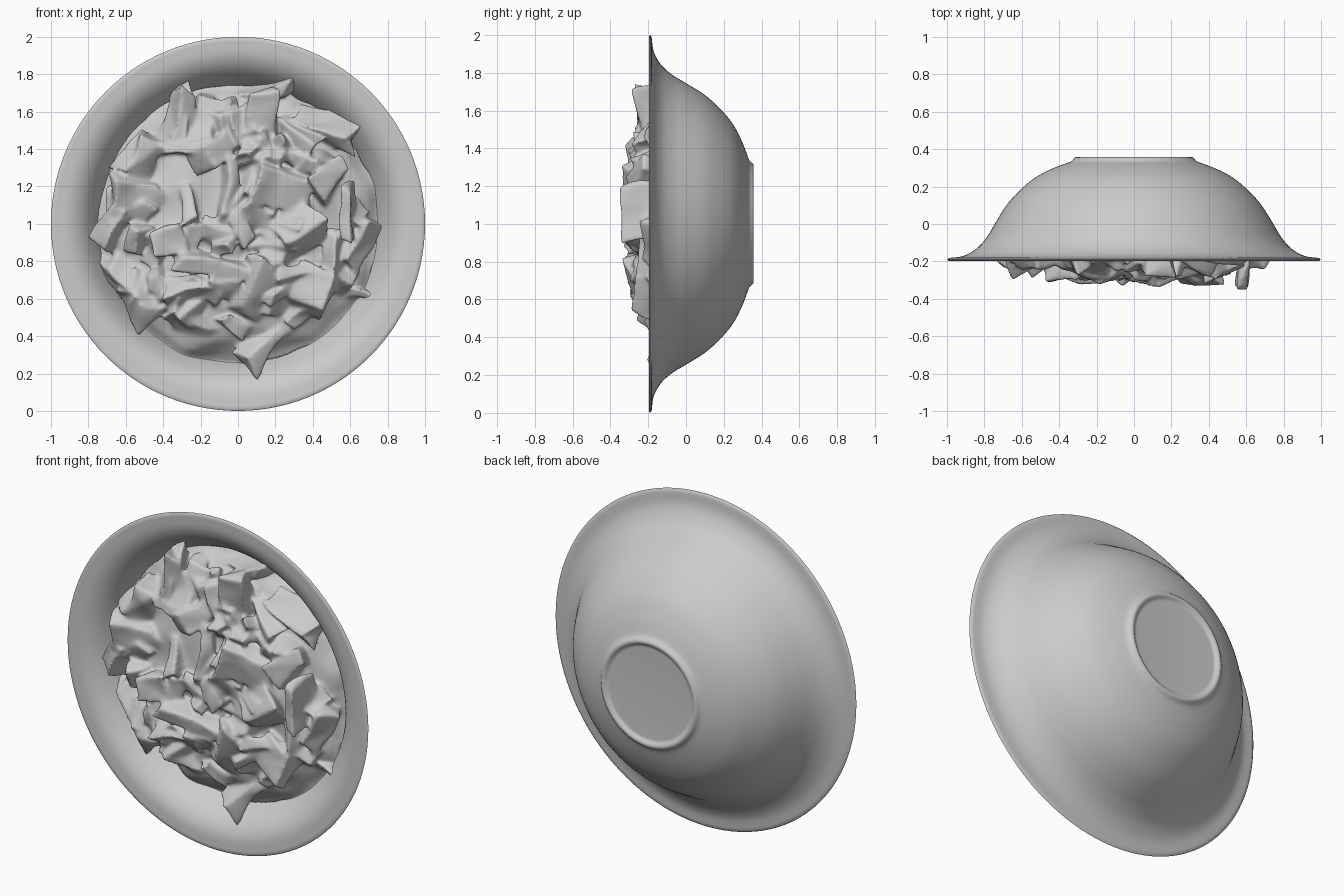
import bpy, bmesh, math, random
from mathutils import Vector, Matrix, noise

if "Cube" in bpy.data.objects:
    bpy.data.objects.remove(bpy.data.objects["Cube"])

random.seed(7)


def spline(pts, n=6):
    """Catmull-Rom resample of 2D profile points."""
    p = [Vector(q) for q in pts]
    p = [2 * p[0] - p[1]] + p + [2 * p[-1] - p[-2]]
    out = []
    for i in range(1, len(p) - 2):
        a, b, c, d = p[i - 1:i + 3]
        for k in range(n):
            t = k / n
            out.append(0.5 * (2 * b + (c - a) * t + (2 * a - 5 * b + 4 * c - d) * t * t
                              + (3 * b - a - 3 * c + d) * t ** 3))
    return out + [p[-2]]


def lathe(bm, profile, segs=112):
    """Revolve (radius, y) points around the y axis through z = 1."""
    rings = []
    for r, y in profile:
        if r < 1e-5:
            rings.append([bm.verts.new((0, y, 1))])
        else:
            rings.append([bm.verts.new((r * math.cos(2 * math.pi * i / segs), y,
                                        1 + r * math.sin(2 * math.pi * i / segs)))
                          for i in range(segs)])
    for a, b in zip(rings, rings[1:]):
        for i in range(segs):
            j = (i + 1) % segs
            f = [a[i % len(a)], a[j % len(a)], b[j % len(b)], b[i % len(b)]]
            bm.faces.new(list(dict.fromkeys(f)))


def finish(bm, name, angle):
    bmesh.ops.recalc_face_normals(bm, faces=bm.faces)
    me = bpy.data.meshes.new(name)
    bm.to_mesh(me)
    bm.free()
    ob = bpy.data.objects.new(name, me)
    bpy.context.collection.objects.link(ob)
    bpy.ops.object.select_all(action='DESELECT')
    ob.select_set(True)
    bpy.context.view_layer.objects.active = ob
    bpy.ops.object.shade_smooth_by_angle(angle=math.radians(angle))
    return ob


# Bowl: recessed base, foot ring, flared outer wall, thin rim, inner wall
outer = spline([(0.34, 0.333), (0.435, 0.297), (0.53, 0.247), (0.61, 0.18), (0.682, 0.10),
                (0.745, 0.0), (0.787, -0.07), (0.84, -0.13), (0.91, -0.17), (0.99, -0.182)])
inner = spline([(0.99, -0.197), (0.90, -0.188), (0.83, -0.15), (0.772, -0.08), (0.727, 0.0),
                (0.662, 0.10), (0.585, 0.18), (0.46, 0.26), (0.30, 0.31), (0.0, 0.32)])
foot = [(0.0, 0.342), (0.27, 0.342), (0.283, 0.343), (0.290, 0.35), (0.298, 0.356),
        (0.307, 0.358), (0.316, 0.356), (0.323, 0.349), (0.330, 0.340)]
bm = bmesh.new()
lathe(bm, foot + outer + [(1.0, -0.19)] + inner)
finish(bm, "bowl", 60)


def wall_y(r):
    """Depth of the inner wall at a radius."""
    for a, b in zip(inner, inner[1:]):
        if b[0] <= r <= a[0]:
            return a[1] + (b[1] - a[1]) * (a[0] - r) / (a[0] - b[0])
    return -0.197


def heap_y(x, z):
    """Front surface of the heap of food, lower towards the bottom."""
    r = math.hypot(x, z - 1) / 0.77
    return -0.02 - 0.195 * max(0.0, 1 - r ** 4) ** 0.8 + 0.09 * max(0.0, 0.75 - z)


def chunk(bm, x, z, length, width, angle, depth=0.15, lift=0.0, tilt=0.45):
    """Irregular cut piece: tapered, jittered box lying on the heap."""
    vs = bmesh.ops.create_cube(bm, size=1)["verts"]
    taper = random.uniform(0.5, 1.0)
    for v in vs:
        k = taper if v.co.x > 0 else 1
        v.co = Vector((v.co.x * length, v.co.y * depth, v.co.z * width * k))
        v.co += Vector([random.uniform(-0.16, 0.16) * s for s in (length, depth, width)])
    rot = (Matrix.Rotation(-math.radians(angle), 4, 'Y')
           @ Matrix.Rotation(random.uniform(-tilt, tilt), 4, 'Z')
           @ Matrix.Rotation(random.uniform(-tilt, tilt) * 1.6, 4, 'X'))
    bmesh.ops.transform(bm, matrix=Matrix.Translation((x, heap_y(x, z) - lift, z)) @ rot, verts=vs)


# Heap of chopped food: body inside the bowl plus overlapping pieces
bm = bmesh.new()
body = [(0.0, 0.29), (0.3, 0.28), (0.5, 0.22), (0.66, 0.1), (0.74, 0.0), (0.765, -0.03)]
body += [(r, heap_y(r, 1) + 0.02) for r in (0.74, 0.70, 0.64, 0.56, 0.45, 0.3, 0.15, 0.0)]
lathe(bm, body, 64)

# Main pieces: x, z, length, width, angle
for c in [(-.31, 1.56, .34, .18, 80), (.13, 1.55, .32, .17, 85), (.15, 1.71, .3, .1, 15),
          (-.55, 1.18, .26, .15, 5), (-.67, 1.0, .3, .12, 65), (-.52, 1.37, .26, .18, 60),
          (-.05, 1.2, .36, .11, 88), (.2, 1.2, .3, .2, -10), (-.36, .9, .2, .14, 20),
          (-.12, .78, .45, .1, -12), (.1, .67, .32, .17, 60), (-.58, .65, .4, .12, -58),
          (.4, .64, .22, .18, 70), (.13, .38, .28, .14, 48), (.48, 1.51, .32, .13, -20),
          (.48, 1.25, .2, .15, 45), (.32, .97, .3, .2, 30), (.65, .9, .26, .11, 60),
          (-.25, .47, .3, .1, -30), (-.13, 1.42, .24, .16, 40), (-.27, .63, .22, .13, 10)]:
    chunk(bm, *c, lift=random.uniform(0.0, 0.03))

# Two thin strips near the right side
chunk(bm, .59, 1.07, .26, .06, 88, 0.2, 0.095, 0.05)
chunk(bm, .67, .61, .26, .07, -18, 0.12, 0.05, 0.15)

# Small filler pieces between the main ones
for i in range(60):
    r, a = 0.66 * math.sqrt(random.random()), random.uniform(0, 2 * math.pi)
    chunk(bm, r * math.cos(a), 1 + r * math.sin(a), random.uniform(.14, .25),
          random.uniform(.07, .12), random.uniform(0, 180), random.uniform(.08, .13),
          random.uniform(-0.01, 0.02), 0.6)
raw = finish(bm, "chopped_food", 180)
rm = raw.modifiers.new("fuse", 'REMESH')
rm.mode = 'VOXEL'
rm.voxel_size = 0.01
sm = raw.modifiers.new("soften", 'SMOOTH')
sm.factor = 0.5
sm.iterations = 12
bpy.ops.object.modifier_apply(modifier="fuse")
bpy.ops.object.modifier_apply(modifier="soften")

# Warp the fused pieces into soft shapes and keep them inside the bowl wall
me = raw.data
for v in me.vertices:
    v.co += noise.noise_vector(v.co * 5.5) * 0.03
    limit = wall_y(math.hypot(v.co.x, v.co.z - 1)) + 0.006
    v.co.y = min(v.co.y, limit)
    if v.co.y < -0.3:
        v.co.y = -0.3 - 0.06 * math.tanh((-0.3 - v.co.y) / 0.06)
for p in me.polygons:
    p.use_smooth = True
